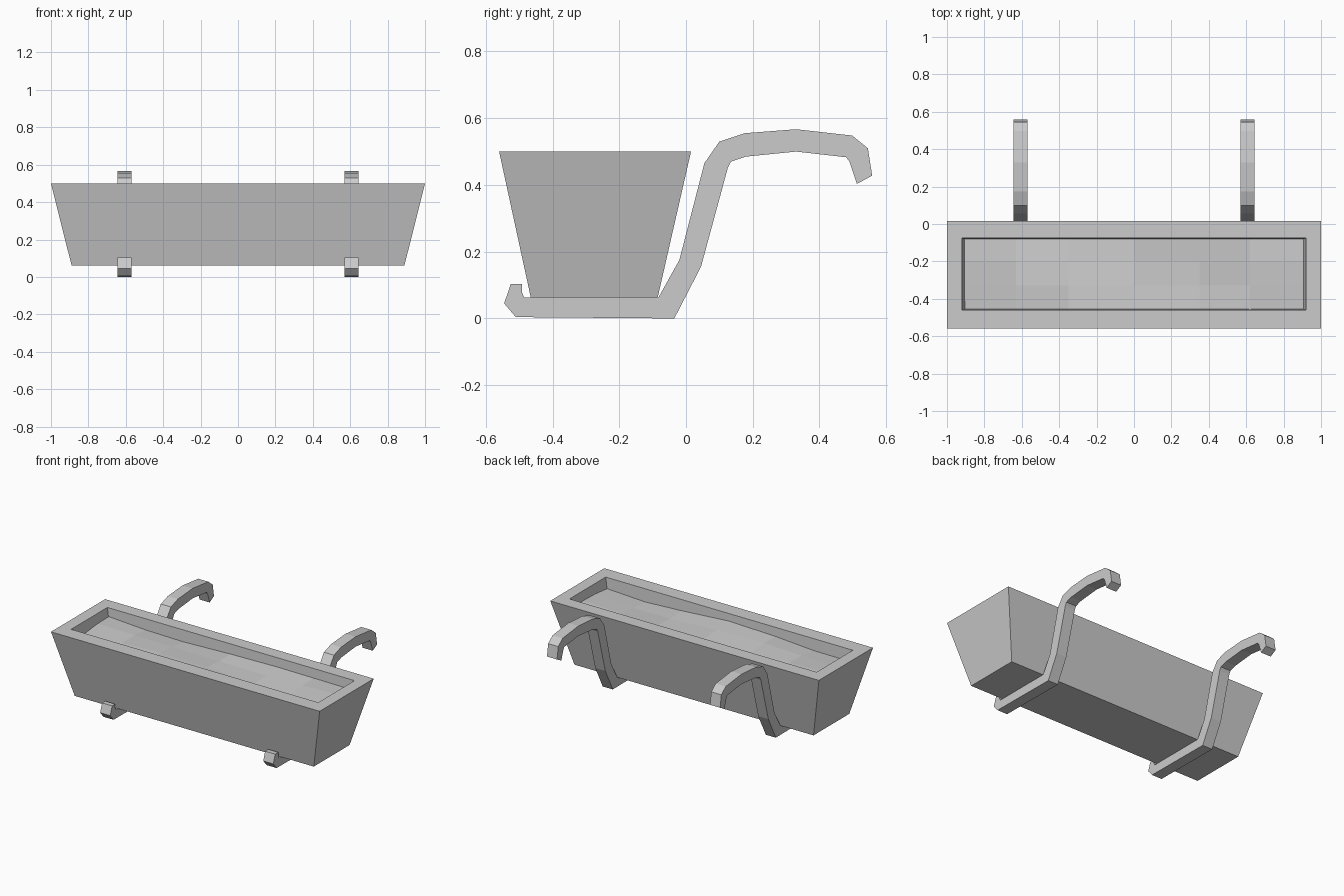
import bpy
import bmesh
import math

default_cube = bpy.data.objects.get("Cube")
if default_cube:
    bpy.data.objects.remove(default_cube, do_unlink=True)

# One plain grey for every part
grey = bpy.data.materials.new("light grey")
grey.use_nodes = True
colour = (0.6, 0.6, 0.6, 1)
grey.diffuse_color = colour
principled = next(n for n in grey.node_tree.nodes if n.type == "BSDF_PRINCIPLED")
principled.inputs["Base Color"].default_value = colour
principled.inputs["Roughness"].default_value = 0.8


def finish(bm, name):
    """Turn a bmesh into a flat-shaded grey object."""
    bmesh.ops.recalc_face_normals(bm, faces=bm.faces)
    mesh = bpy.data.meshes.new(name)
    bm.to_mesh(mesh)
    bm.free()
    mesh.materials.append(grey)
    obj = bpy.data.objects.new(name, mesh)
    bpy.context.scene.collection.objects.link(obj)
    return obj


def rectangle(bm, half_x, front, back, z):
    corners = [(-half_x, front), (half_x, front), (half_x, back), (-half_x, back)]
    return [bm.verts.new((x, y, z)) for x, y in corners]


# Tapered trough: outer bottom, outer rim, inner rim, inner floor
bm = bmesh.new()
rings = [
    rectangle(bm, 0.89, -0.465, -0.085, 0.062),
    rectangle(bm, 1.0, -0.56, 0.015, 0.5),
    rectangle(bm, 0.92, -0.46, -0.075, 0.5),
    rectangle(bm, 0.9, -0.452, -0.083, 0.4),
]
for lower, upper in zip(rings, rings[1:]):
    for i in range(4):
        j = (i + 1) % 4
        bm.faces.new((lower[i], lower[j], upper[j], upper[i]))
bm.faces.new(rings[0])
bm.faces.new(rings[-1])
finish(bm, "planter_trough")

# Gently uneven soil surface filling the trough just below the rim
bm = bmesh.new()
columns = [-0.905, -0.63, -0.35, 0, 0.35, 0.62, 0.905]
rows = [-0.454, -0.33, -0.2, -0.081]
grid = []
for y in rows:
    line = []
    for x in columns:
        height = 0.435 + 0.012 * math.sin(4 * x + 9 * y) + 0.008 * math.cos(5 * x)
        line.append(bm.verts.new((x, y, height)))
    grid.append(line)
for near, far in zip(grid, grid[1:]):
    for i in range(len(columns) - 1):
        bm.faces.new((near[i], near[i + 1], far[i + 1], far[i]))
soil = finish(bm, "soil")
if soil.data.polygons[0].normal.z < 0:
    soil.data.flip_normals()

# Side profile (y, z) of the hanging bracket, underside first, then back along the top
bracket_profile = [
    (-0.545, 0.045), (-0.51, 0.004), (-0.035, 0), (0.045, 0.155),
    (0.125, 0.45), (0.135, 0.47), (0.18, 0.485), (0.33, 0.5),
    (0.48, 0.483), (0.49, 0.47), (0.512, 0.403), (0.558, 0.428),
    (0.545, 0.51), (0.498, 0.548), (0.33, 0.567), (0.175, 0.555),
    (0.1, 0.53), (0.055, 0.465), (-0.02, 0.175), (-0.083, 0.062),
    (-0.485, 0.062), (-0.492, 0.08), (-0.492, 0.103), (-0.525, 0.103),
]


def bracket(name, centre_x, width=0.075):
    bm = bmesh.new()
    start = centre_x - width / 2
    side = bm.faces.new([bm.verts.new((start, y, z)) for y, z in bracket_profile])
    extruded = bmesh.ops.extrude_face_region(bm, geom=[side], use_keep_orig=True)
    moved = [g for g in extruded["geom"] if isinstance(g, bmesh.types.BMVert)]
    bmesh.ops.translate(bm, verts=moved, vec=(width, 0, 0))
    return finish(bm, name)


bracket("left_bracket", 0.607)
bracket("right_bracket", -0.607)
